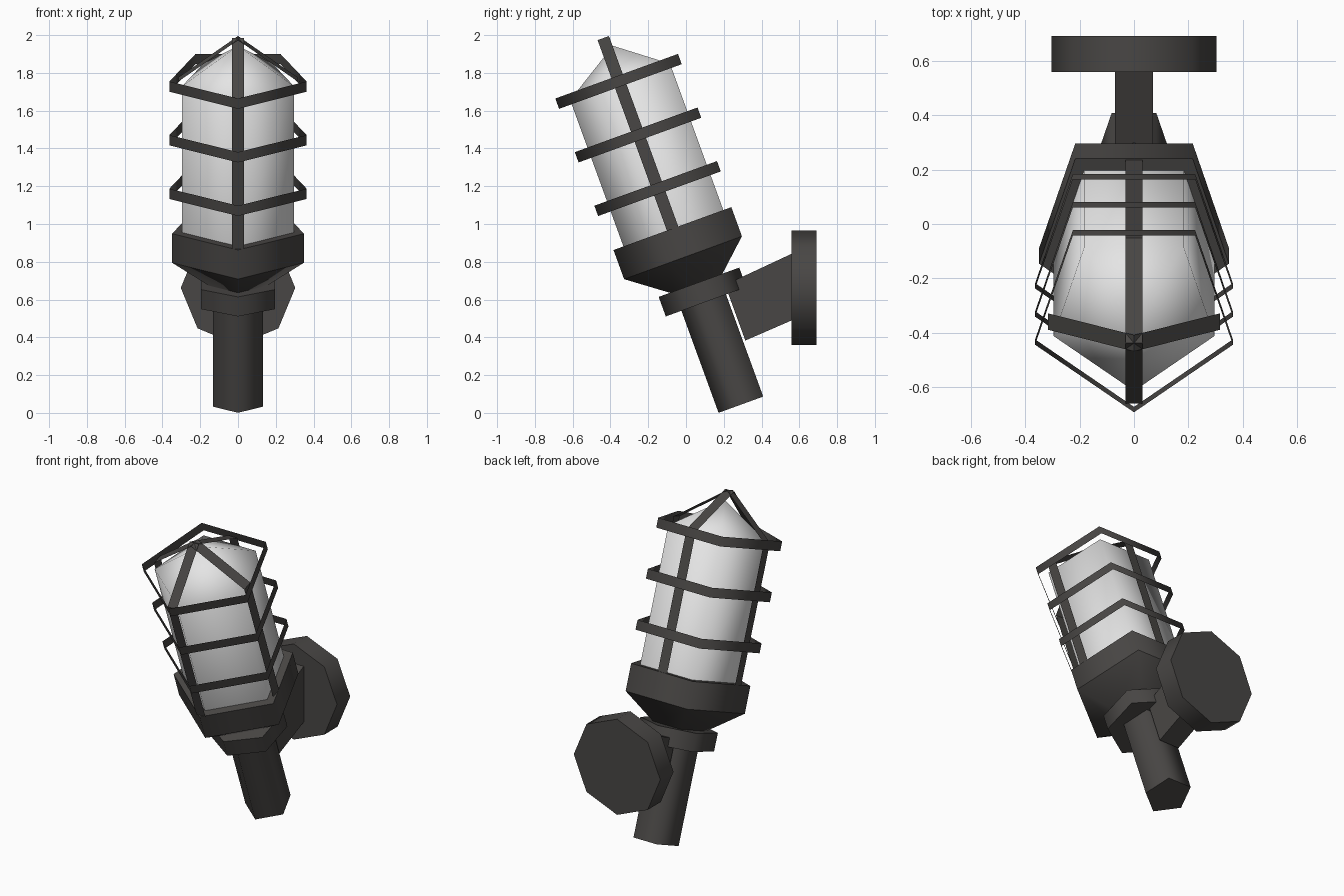
import bpy, bmesh, math
from mathutils import Matrix

if "Cube" in bpy.data.objects:
    bpy.data.objects.remove(bpy.data.objects["Cube"])

# tilted lamp frame: local z runs up the lamp axis, local -y faces the front
TILT = Matrix.Translation((0, 0.303, 0.048)) @ Matrix.Rotation(math.radians(20), 4, 'X')


def material(name, rgb):
    m = bpy.data.materials.new(name)
    m.diffuse_color = (*rgb, 1)
    m.use_nodes = True
    m.node_tree.nodes["Principled BSDF"].inputs["Base Color"].default_value = m.diffuse_color
    return m


METAL = material("dark metal", (0.066, 0.062, 0.059))
GLASS = material("frosted glass", (0.78, 0.78, 0.78))


def finish(bm, name, mat, matrix=TILT, angle=75, recalc=True):
    if recalc:
        bmesh.ops.recalc_face_normals(bm, faces=bm.faces)
    me = bpy.data.meshes.new(name)
    bm.to_mesh(me)
    bm.free()
    me.materials.append(mat)
    ob = bpy.data.objects.new(name, me)
    bpy.context.collection.objects.link(ob)
    ob.matrix_world = matrix
    bpy.context.view_layer.objects.active = ob
    bpy.ops.object.select_all(action='DESELECT')
    ob.select_set(True)
    bpy.ops.object.shade_smooth_by_angle(angle=math.radians(angle))
    return ob


def prism(name, sides, profile, mat=METAL, matrix=TILT, caps=True):
    """Stack of polygon rings (radius, height); radius 0 makes a point."""
    bm = bmesh.new()
    rings = []
    for r, h in profile:
        if r == 0:
            rings.append([bm.verts.new((0, 0, h))] * sides)
            continue
        ang = [2 * math.pi * i / sides for i in range(sides)]
        rings.append([bm.verts.new((r * math.sin(a), -r * math.cos(a), h)) for a in ang])
    for lo, hi in zip(rings, rings[1:]):
        for i in range(sides):
            j = (i + 1) % sides
            quad = list(dict.fromkeys((lo[i], lo[j], hi[j], hi[i])))
            bm.faces.new(quad)
    if caps:
        for ring, (r, h) in ((rings[0], profile[0]), (rings[-1], profile[-1])):
            if r:
                bm.faces.new(ring)
    return finish(bm, name, mat, matrix, recalc=caps)


# handle, collar and cup
prism("handle", 5, [(0.139, 0), (0.139, 0.68)])
prism("collar", 6, [(0.227, 0.575), (0.227, 0.685)])
prism("cup_cone", 5, [(0.15, 0.675), (0.367, 0.836)])
prism("cup_rim", 5, [(0.367, 0.836), (0.367, 1.0)])

# glass with pointed top
prism("glass", 5, [(0.311, 0.99), (0.311, 1.825), (0, 2.017)], GLASS)

# cage hoops, thin sheet bands
for k, top in enumerate((1.255, 1.557, 1.859)):
    prism(f"cage_hoop_{k + 1}", 5, [(0.382, top - 0.058), (0.382, top)], caps=False)


# cage straps: two crossing ribbons bent over the top
def ribbon(name, path, offset):
    bm = bmesh.new()
    pairs = [[bm.verts.new([c + s * o for c, o in zip(p, offset)]) for s in (-1, 1)]
             for p in path]
    for a, b in zip(pairs, pairs[1:]):
        bm.faces.new((a[0], a[1], b[1], b[0]))
    finish(bm, name, METAL, angle=20, recalc=False)


MID = -0.034
ribbon("cage_strap_front_back",
       [(0, -0.354, 1), (0, -0.354, 1.84), (0, MID, 2.073), (0, 0.292, 1.84), (0, 0.292, 1)],
       (0.032, 0, 0))
ribbon("cage_strap_sides",
       [(0.316, MID, 1), (0.316, MID, 1.84), (0, MID, 2.073), (-0.316, MID, 1.84), (-0.316, MID, 1)],
       (0, 0.032, 0))

# wall plate
prism("wall_plate", 8, [(0.303, 0), (0.303, 0.132)],
      matrix=Matrix.Translation((0, 0.69, 0.662)) @ Matrix.Rotation(math.pi / 2, 4, 'X'))

# bracket arm: side outline (y, z) extruded across x
bm = bmesh.new()
outline = [(0.565, 0.845), (0.565, 0.492), (0.314, 0.383), (0.207, 0.678)]
sides = [[bm.verts.new((x, y, z)) for y, z in outline] for x in (-0.07, 0.07)]
for s in sides:
    bm.faces.new(s)
for i in range(4):
    j = (i + 1) % 4
    bm.faces.new((sides[0][i], sides[0][j], sides[1][j], sides[1][i]))
finish(bm, "bracket_arm", METAL, Matrix.Identity(4), angle=30)
